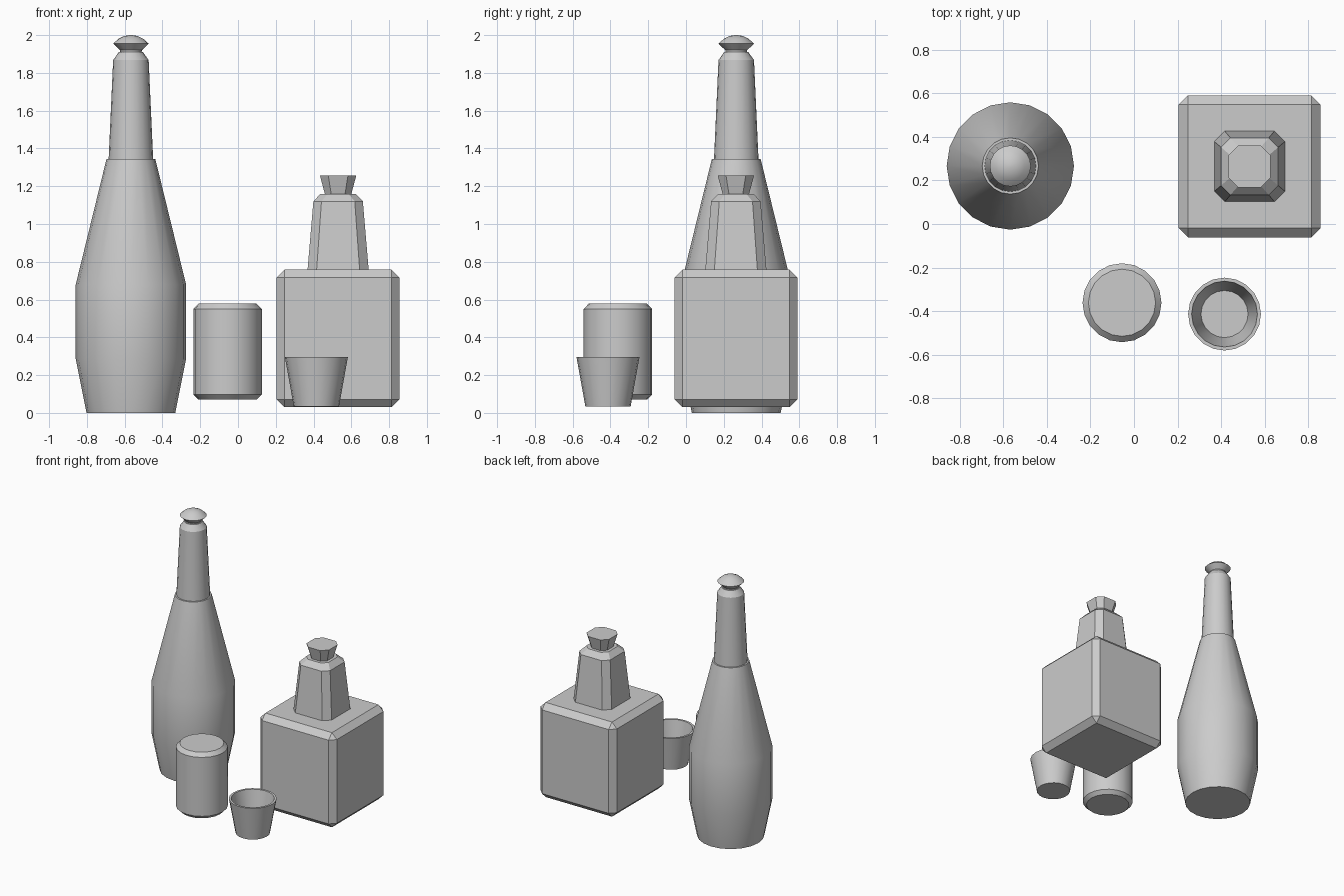
import bpy, bmesh, math

if "Cube" in bpy.data.objects:
    bpy.data.objects.remove(bpy.data.objects["Cube"])


def circle(r, n):
    return [(r * math.cos(2 * math.pi * i / n), r * math.sin(2 * math.pi * i / n)) for i in range(n)]


def octagon(a, b):
    # square of half-width a with chamfered corners, flat sides of half-length b
    return [(a, -b), (a, b), (b, a), (-b, a), (-a, b), (-a, -b), (-b, -a), (b, -a)]


def loft(name, x, y, rings, smooth=False):
    # skin a stack of (z, outline) rings and cap both ends
    bm = bmesh.new()
    loops = [[bm.verts.new((px, py, z)) for px, py in pts] for z, pts in rings]
    for lo, hi in zip(loops, loops[1:]):
        n = len(lo)
        for i in range(n):
            j = (i + 1) % n
            bm.faces.new((lo[i], lo[j], hi[j], hi[i]))
    bm.faces.new(loops[0][::-1])
    bm.faces.new(loops[-1])
    me = bpy.data.meshes.new(name)
    bm.to_mesh(me)
    bm.free()
    ob = bpy.data.objects.new(name, me)
    ob.location = (x, y, 0)
    bpy.context.collection.objects.link(ob)
    if smooth:
        bpy.ops.object.select_all(action='DESELECT')
        ob.select_set(True)
        bpy.context.view_layer.objects.active = ob
        bpy.ops.object.shade_smooth_by_angle(angle=math.radians(25))
    return ob


def turned(name, x, y, profile, n=20):
    return loft(name, x, y, [(z, circle(r, n)) for r, z in profile], True)


# Tall round bottle: body, neck and domed cap
bx, by = -0.567, 0.266
turned("tall_bottle_body", bx, by, [(0.235, 0), (0.292, 0.285), (0.292, 0.68), (0.129, 1.345)])
turned("tall_bottle_neck", bx, by, [(0.118, 1.34), (0.094, 1.868), (0.064, 1.91)])
turned("tall_bottle_cap", bx, by, [(0.056, 1.90), (0.058, 1.92), (0.094, 1.955), (0.066, 1.98),
                                   (0.036, 1.995), (0.008, 2.0)])

# Square bottle: bevelled block
sx, sy = 0.53, 0.264
bm = bmesh.new()
bmesh.ops.create_cube(bm, size=1)
bmesh.ops.scale(bm, vec=(0.65, 0.65, 0.728), verts=bm.verts)
bmesh.ops.bevel(bm, geom=bm.edges[:], offset=0.042, segments=1, affect='EDGES')
mesh = bpy.data.meshes.new("square_bottle_body")
bm.to_mesh(mesh)
bm.free()
body = bpy.data.objects.new("square_bottle_body", mesh)
body.location = (sx, sy, 0.394)
bpy.context.collection.objects.link(body)

# Square bottle: tapered neck and flared stopper
loft("square_bottle_neck", sx, sy, [(0.755, octagon(0.162, 0.114)), (1.12, octagon(0.131, 0.088)),
                                    (1.16, octagon(0.093, 0.055))])
loft("square_bottle_stopper", sx, sy, [(1.155, octagon(0.069, 0.036)), (1.256, octagon(0.096, 0.052))])

# Closed tin with chamfered rims
turned("tin", -0.055, -0.361, [(0.154, 0.07), (0.181, 0.097), (0.181, 0.55), (0.154, 0.578)])

# Open cup: outer wall, rim, inner wall and floor
turned("cup", 0.415, -0.413, [(0.12, 0.035), (0.167, 0.297), (0.151, 0.297), (0.108, 0.065)])
